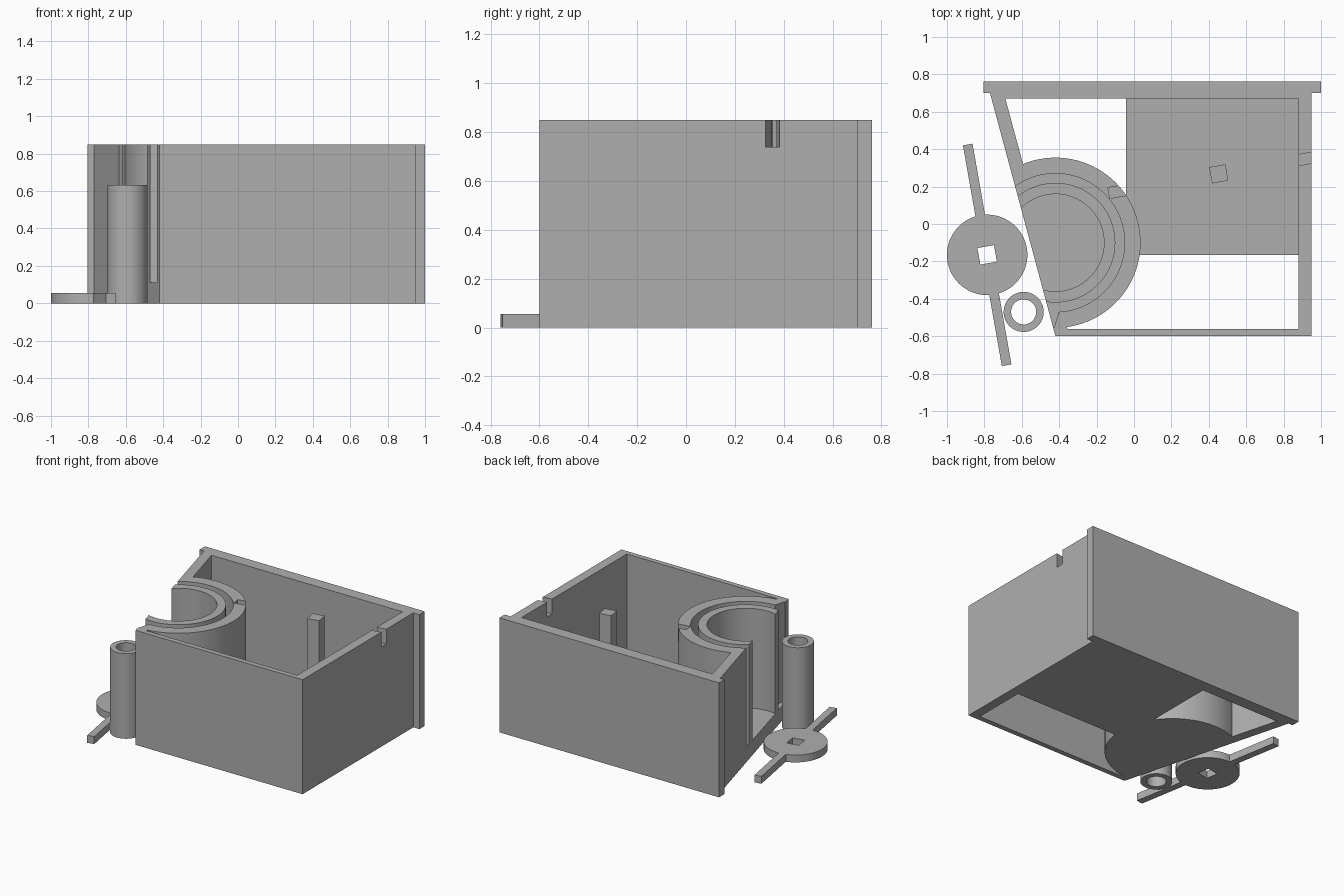
import bpy
import bmesh
from math import radians, sin, cos, tau

if "Cube" in bpy.data.objects:
    bpy.data.objects.remove(bpy.data.objects["Cube"])

H = 0.85           # housing height
BASE = 0.11        # solid base below the round pocket
THIN = 0.055       # floor plate and lever thickness
TILT = radians(10)
HUB = (-0.42, -0.10)
LEVER = (-0.785, -0.165)

grey = bpy.data.materials.new("plain grey")
grey.use_nodes = True
grey.diffuse_color = (0.43, 0.43, 0.43, 1)
grey.node_tree.nodes["Principled BSDF"].inputs["Base Color"].default_value = grey.diffuse_color


def prism(name, points, z0, z1):
    """Extrude a flat outline from z0 to z1."""
    bm = bmesh.new()
    face = bm.faces.new([bm.verts.new((x, y, z0)) for x, y in points])
    top = bmesh.ops.extrude_face_region(bm, geom=[face])["geom"]
    bmesh.ops.translate(bm, vec=(0, 0, z1 - z0),
                        verts=[v for v in top if isinstance(v, bmesh.types.BMVert)])
    bmesh.ops.recalc_face_normals(bm, faces=bm.faces)
    mesh = bpy.data.meshes.new(name)
    bm.to_mesh(mesh)
    bm.free()
    mesh.materials.append(grey)
    obj = bpy.data.objects.new(name, mesh)
    bpy.context.collection.objects.link(obj)
    return obj


def disc(name, centre, r, z0, z1, n=96):
    pts = [(centre[0] + r * cos(tau * i / n), centre[1] + r * sin(tau * i / n)) for i in range(n)]
    return prism(name, pts, z0, z1)


def block(name, centre, w, d, z0, z1, angle=TILT):
    c, s = cos(angle), sin(angle)
    corners = [(-w / 2, -d / 2), (w / 2, -d / 2), (w / 2, d / 2), (-w / 2, d / 2)]
    pts = [(centre[0] + x * c - y * s, centre[1] + x * s + y * c) for x, y in corners]
    return prism(name, pts, z0, z1)


def combine(obj, tools, operation="DIFFERENCE"):
    """Apply each tool to obj as a boolean, then discard the tool."""
    for tool in tools:
        mod = obj.modifiers.new("cut", "BOOLEAN")
        mod.object, mod.operation, mod.solver = tool, operation, "EXACT"
        bpy.context.view_layer.objects.active = obj
        bpy.ops.object.modifier_apply(modifier=mod.name)
        bpy.data.objects.remove(tool)
    return obj


def tube(name, centre, r_out, r_in, z0, z1):
    return combine(disc(name, centre, r_out, z0, z1),
                   [disc("bore", centre, r_in, z0 - 0.1, z1 + 0.1)])


# Housing outline with a slanted side and a flanged back
housing = prism("housing", [(-0.42, -0.60), (0.95, -0.60), (0.95, 0.70), (1.0, 0.70),
                            (1.0, 0.762), (-0.805, 0.762), (-0.805, 0.70), (-0.77, 0.70)], 0, H)

# Interior space, leaving the round hub, the floor plate and the square post
cavity = prism("cavity", [(-0.356, -0.562), (0.88, -0.562), (0.88, 0.672), (-0.688, 0.672)], -0.1, 1)
combine(cavity, [
    disc("hub", HUB, 0.455, -0.2, 1.1),
    prism("floor_plate", [(-0.042, -0.165), (0.92, -0.165), (0.92, 0.72), (-0.042, 0.72)], -0.2, THIN),
    block("post", (0.453, 0.268), 0.088, 0.088, -0.2, 1.1),
])

# Pocket, ring groove, groove mouth and rod notches
combine(housing, [
    cavity,
    tube("groove", HUB, 0.37, 0.32, BASE, 1),
    disc("pocket", HUB, 0.26, BASE, 1),
    prism("groove_mouth", [(-0.52, -0.455), (-0.402, -0.455), (-0.402, -0.47),
                           (-0.426, -0.55), (-0.52, -0.55)], BASE, 1),
    block("wall_notch", (0.915, 0.348), 0.16, 0.058, 0.74, 1),
    block("hub_notch", (-0.08, 0.175), 0.11, 0.058, 0.74, 1),
])

# Loose sleeve
sleeve = tube("sleeve", (-0.59, -0.47), 0.107, 0.067, 0, 0.632)

# Loose lever: round plate, long arm and square hole
lever = disc("lever", LEVER, 0.215, 0, THIN)
combine(lever, [block("arm", LEVER, 0.052, 1.198, 0, THIN)], "UNION")
combine(lever, [block("square_hole", LEVER, 0.09, 0.09, -0.1, 0.2)])

# Smooth the round walls and keep the edges crisp
bpy.ops.object.select_all(action="DESELECT")
for part in (housing, sleeve, lever):
    part.select_set(True)
bpy.context.view_layer.objects.active = housing
bpy.ops.object.shade_smooth_by_angle(angle=radians(30))
